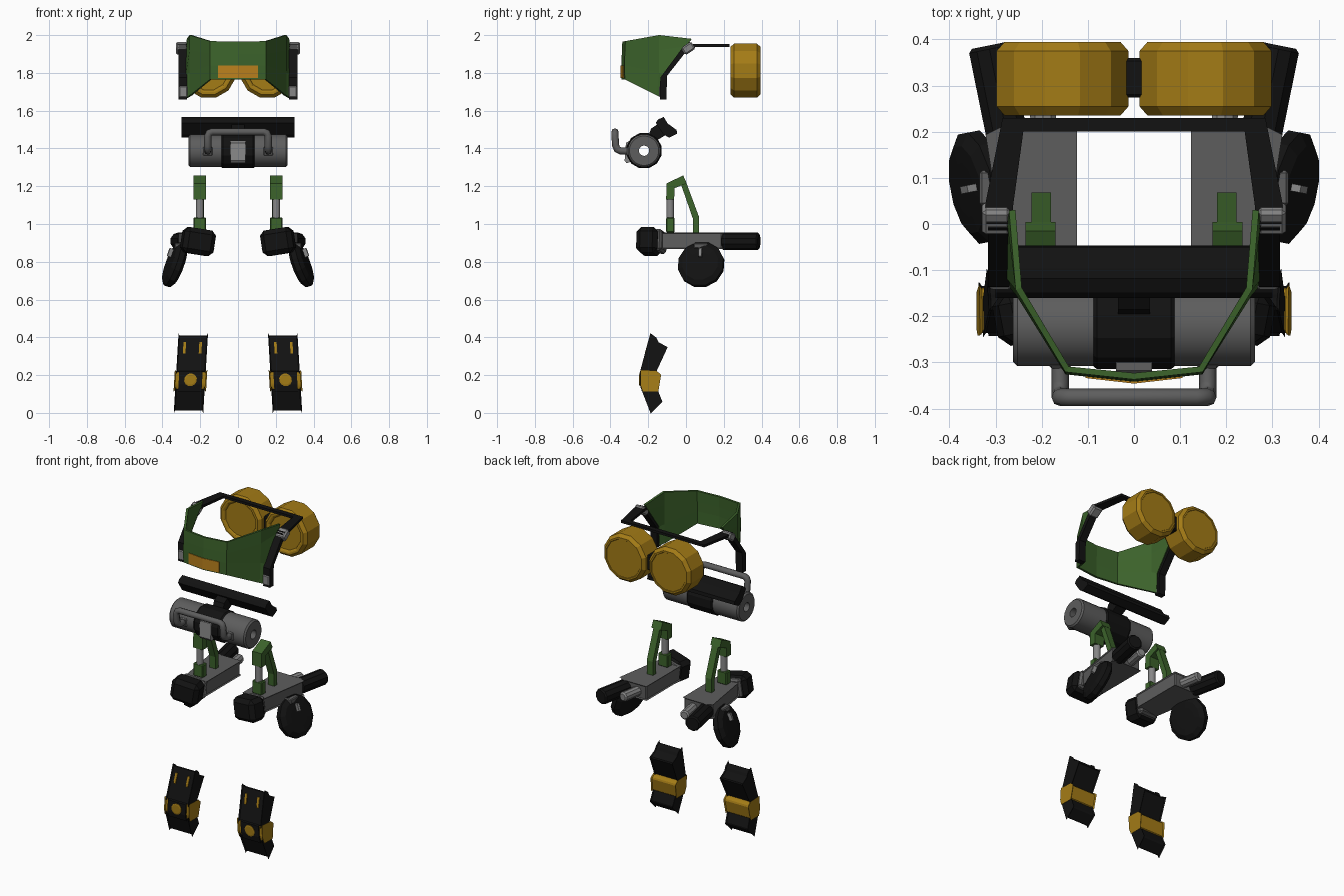
import bpy, bmesh, math
from mathutils import Matrix, Vector

if "Cube" in bpy.data.objects:
    bpy.data.objects.remove(bpy.data.objects["Cube"])

def material(name, col):
    m = bpy.data.materials.new(name)
    m.diffuse_color = (*col, 1)
    m.use_nodes = True
    m.node_tree.nodes["Principled BSDF"].inputs["Base Color"].default_value = m.diffuse_color
    return m

GREEN = material("olive green", (0.045, 0.125, 0.024))
GOLD = material("mustard gold", (0.37, 0.2, 0.008))
AMBER = material("amber grille", (0.5, 0.22, 0.012))
BLACK = material("black rubber", (0.006, 0.006, 0.006))
GREY = material("mid grey metal", (0.11, 0.11, 0.11))
LIGHT = material("light grey metal", (0.24, 0.24, 0.24))
IDENT = Matrix.Identity(4)
FLIP = {1: IDENT, -1: Matrix.Scale(-1, 4, (1, 0, 0))}

def finish(name, bm, mat, mtx=IDENT, bevel=0, smooth=False):
    bmesh.ops.remove_doubles(bm, verts=bm.verts, dist=1e-5)
    if bevel:
        bmesh.ops.bevel(bm, geom=bm.edges[:], offset=bevel, segments=1, affect='EDGES')
    bm.transform(mtx)
    bmesh.ops.recalc_face_normals(bm, faces=bm.faces)
    me = bpy.data.meshes.new(name)
    bm.to_mesh(me)
    bm.free()
    me.materials.append(mat)
    ob = bpy.data.objects.new(name, me)
    bpy.context.collection.objects.link(ob)
    if smooth:
        bpy.ops.object.select_all(action='DESELECT')
        ob.select_set(True)
        bpy.context.view_layer.objects.active = ob
        bpy.ops.object.shade_smooth_by_angle(angle=math.radians(35))
    return ob

def box(name, c, size, mat, mtx=IDENT, bevel=0, rot=IDENT):
    bm = bmesh.new()
    bmesh.ops.create_cube(bm, size=1, matrix=Matrix.Diagonal((*size, 1)))
    return finish(name, bm, mat, mtx @ Matrix.Translation(c) @ rot, bevel)

def prism(name, pts, axis, a, b, mat, mtx=IDENT, bevel=0):
    """Extrude a profile: axis x takes (y, z) points, axis z takes (x, y) points."""
    bm = bmesh.new()
    put = (lambda p, t: (t, *p)) if axis == 'x' else (lambda p, t: (*p, t))
    lo = [bm.verts.new(put(p, a)) for p in pts]
    hi = [bm.verts.new(put(p, b)) for p in pts]
    bm.faces.new(lo)
    bm.faces.new(hi[::-1])
    for i in range(len(pts)):
        j = (i + 1) % len(pts)
        bm.faces.new((lo[i], lo[j], hi[j], hi[i]))
    return finish(name, bm, mat, mtx, bevel)

def lathe(name, prof, n, mat, mtx, closed=False, smooth=False):
    """Spin (radius, height) points around local z."""
    bm = bmesh.new()
    rings = [[bm.verts.new((r * math.cos(2 * math.pi * (i + .5) / n),
                            r * math.sin(2 * math.pi * (i + .5) / n), h))
              for i in range(n)] for r, h in prof]
    for k in range(len(prof) if closed else len(prof) - 1):
        A, B = rings[k], rings[(k + 1) % len(prof)]
        for i in range(n):
            j = (i + 1) % n
            bm.faces.new((A[i], A[j], B[j], B[i]))
    if not closed:
        for r in (rings[0], rings[-1]):
            bm.faces.new(r)
    return finish(name, bm, mat, mtx, smooth=smooth)

def along(p, q):
    """Matrix placing local z from p towards q."""
    d = Vector(q) - Vector(p)
    return Matrix.Translation(p) @ d.to_track_quat('Z', 'Y').to_matrix().to_4x4()

def rod(name, p, q, r, n, mat, mtx=IDENT, ch=0.008, smooth=False):
    L = (Vector(q) - Vector(p)).length
    return lathe(name, [(r - ch, 0), (r, ch), (r, L - ch), (r - ch, L)], n, mat,
                 mtx @ along(p, q), smooth=smooth)

# --- chest collar: faceted green shell, columns from centre to side
half = [[(0, -.335, 1.765), (0, -.335, 1.84), (0, -.333, 1.90), (0, -.33, 1.965)],
        [(.145, -.318, 1.765), (.145, -.32, 1.84), (.145, -.318, 1.90), (.145, -.315, 1.968)],
        [(.25, -.15, 1.68), (.25, -.14, 1.80), (.25, -.14, 1.92), (.25, -.14, 2.0)],
        [(.272, -.125, 1.668), (.27, -.115, 1.79), (.268, 0, 1.94), (.264, .03, 1.98)]]
cols = [[(-x, y, z) for x, y, z in c] for c in half[:0:-1]] + half
bm = bmesh.new()
g = [[bm.verts.new(p) for p in c] for c in cols]
for a, b in zip(g, g[1:]):
    for i in range(3):
        bm.faces.new((a[i], b[i], b[i + 1], a[i + 1]))
collar = finish("chest_collar", bm, GREEN)
sol = collar.modifiers.new("thickness", 'SOLIDIFY')
sol.thickness = .014
sol.offset = 0
prism("collar_grille", [(-.105, -.334), (0, -.346), (.105, -.334), (.105, -.326), (0, -.338), (-.105, -.326)],
      'z', 1.772, 1.838, AMBER)
# flat rear frame around the neck opening
prism("neck_frame", [(.32, .0), (.322, .045), (.285, .23), (-.285, .23), (-.322, .045), (-.32, .0), (-.265, .0),
                     (-.262, .04), (-.24, .2), (.24, .2), (.262, .04), (.265, .0)], 'z', 1.938, 1.953, BLACK)

# --- twin drums on the back
for s in (1, -1):
    M = FLIP[s]
    lathe("back_drum", [(.105, .012), (.11, .004), (.118, 0), (.13, 0), (.148, .02), (.148, .14), (.13, .16), (.12, .16), (.118, .157)],
          12, GOLD, M @ along((.155, .235, 1.812), (.155, .4, 1.812)))
    # side strap and buckles
    prism("collar_strap", [(-.138, 1.66), (-.136, 1.775), (-.01, 1.945), (.03, 1.95), (-.1, 1.785), (-.104, 1.66)],
          'x', .27, .316, BLACK, M)
    box("upper_buckle", (.298, .012, 1.93), (.062, .065, .045), LIGHT, M, .008, Matrix.Rotation(.6, 4, 'X'))
    box("lower_buckle", (.29, -.13, 1.70), (.045, .025, .06), LIGHT, M, .005)
box("drum_connector", (0, .317, 1.812), (.046, .085, .09), BLACK, bevel=.006)

# --- belt bar, roller and handle
prism("belt_bar", [(-.16, 1.535), (-.148, 1.553), (-.118, 1.567), (-.097, 1.532), (-.05, 1.498), (-.047, 1.478),
                   (-.09, 1.457), (-.12, 1.475)], 'x', -.3, .3, BLACK)
prism("belt_bracket", [(-.2, 1.465), (-.185, 1.505), (-.14, 1.535), (-.1, 1.475), (-.16, 1.44)], 'x', -.035, .035, BLACK)
roll = along((0, -.222, 1.388), (1, -.222, 1.388))
lathe("roller", [(.027, -.262), (.078, -.262), (.087, -.253), (.087, .253), (.078, .262), (.027, .262)],
      24, GREY, roll, True, True)
lathe("roller_clamp", [(.04, -.088), (.09, -.088), (.096, -.08), (.096, .08), (.09, .088), (.04, .088)],
      12, BLACK, roll, True)
prism("roller_latch", [(-.3, 1.44), (-.318, 1.43), (-.325, 1.335), (-.315, 1.322), (-.29, 1.33)], 'x', -.039, .039, LIGHT)

cu = bpy.data.curves.new("carry_handle", 'CURVE')
cu.dimensions = '3D'
cu.bevel_depth = .019
cu.bevel_resolution = 2
cu.use_fill_caps = True
arm = [(.16, -.285, 1.385), (.16, -.345, 1.387), (.16, -.364, 1.395), (.16, -.372, 1.415),
       (.16, -.376, 1.465), (.153, -.376, 1.482), (.135, -.376, 1.488)]
path = arm + [(-x, y, z) for x, y, z in arm[::-1]]
sp = cu.splines.new('POLY')
sp.points.add(len(path) - 1)
for p, c in zip(sp.points, path):
    p.co = (*c, 1)
cu.materials.append(GREY)
bpy.context.collection.objects.link(bpy.data.objects.new("carry_handle", cu))

YAW = Matrix.Rotation(math.radians(-11), 4, 'Z')
tilt = lambda d: YAW @ Matrix.Rotation(math.radians(d), 4, 'Y')
for s in (1, -1):
    M = FLIP[s]
    box("handle_foot", (.16, -.298, 1.385), (.05, .03, .05), GREY, M, .006)
    # --- hip hanger
    prism("hanger_cap", [(-.105, 1.13), (-.103, 1.215), (-.015, 1.257), (.004, 1.215), (-.06, 1.19), (-.063, 1.13)],
          'x', .17, .235, GREEN, M)
    prism("hanger_strut", [(-.03, 1.22), (.003, 1.215), (.068, 1.04), (.068, .95), (.038, .95), (.036, 1.03)],
          'x', .18, .222, GREEN, M)
    rod("hanger_post", (.202, -.084, .96), (.202, -.084, 1.15), .021, 12, LIGHT, M, .001, True)
    box("hanger_base", (.202, -.083, .995), (.066, .044, .08), GREEN, M, .005)
    # --- hip unit body, nose, rear tubes
    prism("hip_body", [(.13, -.13), (.265, -.13), (.315, .19), (.285, .205), (.13, .205)], 'z', .868, .956, GREY, M, .006)
    box("nose_collar", (.207, -.135, .908), (.15, .04, .115), GREY, M, .012, tilt(-8))
    box("nose_block", (.212, -.195, .907), (.17, .115, .137), BLACK, M, .024, tilt(-9))
    rod("rear_grip", (.275, .19, .909), (.315, .387, .909), .047, 10, BLACK, M)
    rod("rear_nozzle", (.19, .19, .909), (.212, .32, .909), .029, 10, LIGHT, M)
    # --- tilted side disc with its hub
    box("disc_bracket", (.3, .078, .885), (.07, .075, .03), GREY, M, .005)
    lathe("side_disc", [(.06, -.034), (.098, -.032), (.125, -.014), (.125, .014), (.098, .032), (.06, .034)],
          12, BLACK, M @ Matrix.Translation((.335, .08, .785)) @ tilt(-20) @ Matrix.Rotation(math.pi / 2, 4, 'Y'))
    box("disc_pin", (.35, .078, .845), (.04, .016, .045), LIGHT, M, 0, tilt(-20))
    # --- knee guard, sheared so the foot end splays outward
    S = M @ Matrix(((1, 0, -.06, .262), (0, 1, 0, 0), (0, 0, 1, 0), (0, 0, 0, 1)))
    prism("upper_guard", [(-.185, .412), (-.162, .395), (-.15, .37), (-.105, .345), (-.165, .215), (-.238, .215)],
          'x', -.078, .078, BLACK, S, .006)
    prism("lower_guard", [(-.232, .13), (-.158, .125), (-.132, .06), (-.185, .008)], 'x', -.078, .078, BLACK, S, .006)
    prism("knee_band", [(-.236, .222), (-.16, .218), (-.138, .2), (-.152, .118), (-.225, .118), (-.236, .15)],
          'x', -.086, .086, GOLD, S, .006)
    prism("knee_plate", [(-.234, .224), (-.243, .218), (-.243, .15), (-.233, .112), (-.222, .112)], 'x', -.062, .062, BLACK, S)
    lathe("knee_stud", [(.034, 0), (.034, .008), (.026, .01)], 12, GOLD, S @ along((0, -.238, .175), (0, -1, .175)))
    for dx in (-.042, .042):
        prism("guard_slit", [(-.2015, .375), (-.2185, .315), (-.2135, .314), (-.1965, .374)],
              'x', dx - .007, dx + .007, GOLD, S)
